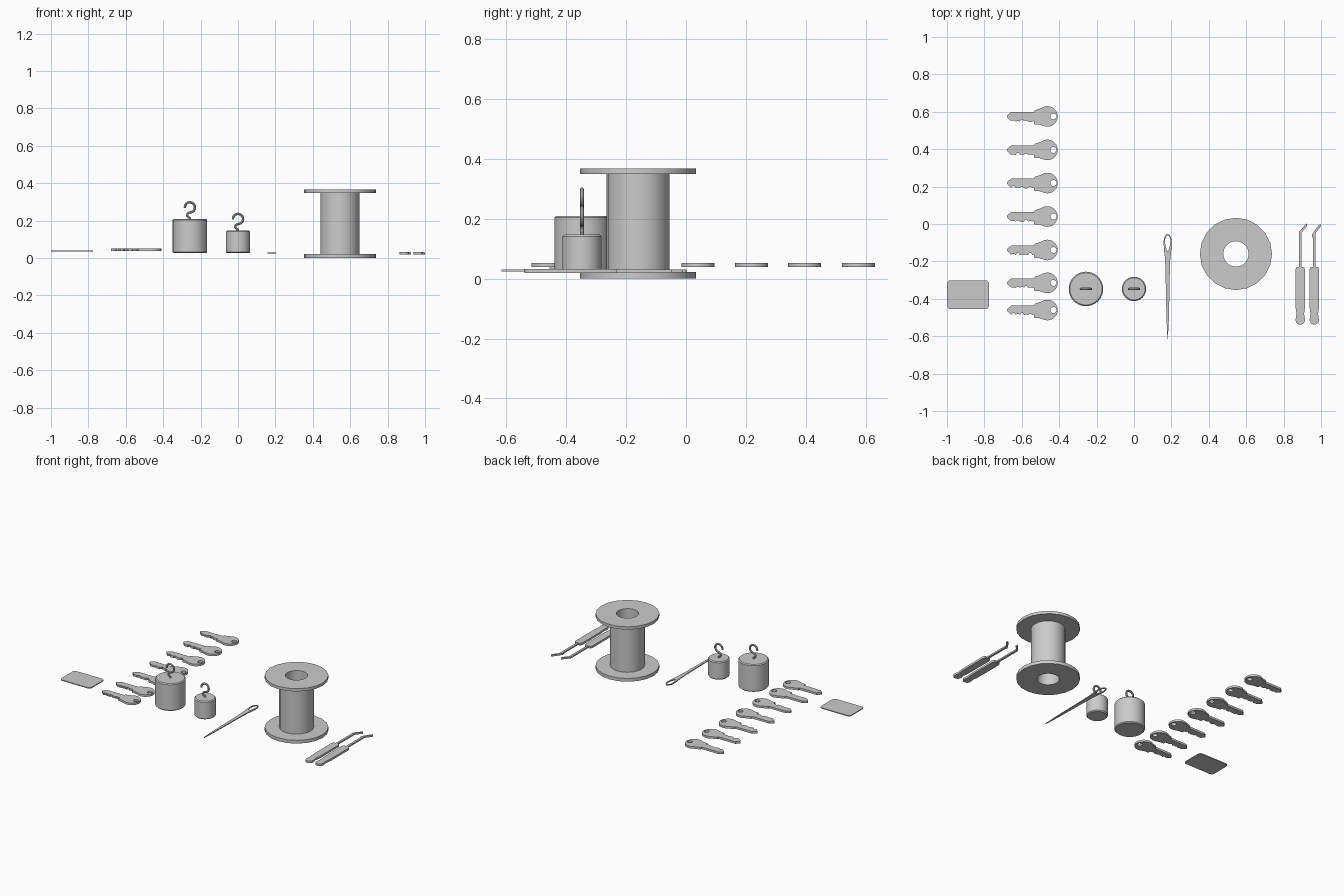
import bpy, bmesh, math
from math import sin, cos, pi, radians

if "Cube" in bpy.data.objects:
    bpy.data.objects.remove(bpy.data.objects["Cube"])


def smooth(ob, angle=35):
    bpy.ops.object.select_all(action='DESELECT')
    ob.select_set(True)
    bpy.context.view_layer.objects.active = ob
    bpy.ops.object.shade_smooth_by_angle(angle=radians(angle))


def to_mesh(ob):
    bpy.ops.object.select_all(action='DESELECT')
    ob.select_set(True)
    bpy.context.view_layer.objects.active = ob
    bpy.ops.object.convert(target='MESH')
    smooth(bpy.context.object)
    return bpy.context.object


def plate(name, loops, loc, z0, z1):
    """Flat part: outline plus optional hole loops, extruded from z0 to z1."""
    cu = bpy.data.curves.new(name, 'CURVE')
    cu.dimensions, cu.fill_mode = '2D', 'BOTH'
    cu.extrude = (z1 - z0) / 2
    for pts in loops:
        sp = cu.splines.new('POLY')
        sp.points.add(len(pts) - 1)
        for p, (x, y) in zip(sp.points, pts):
            p.co = (x, y, 0, 1)
        sp.use_cyclic_u = True
    ob = bpy.data.objects.new(name, cu)
    bpy.context.collection.objects.link(ob)
    ob.location = (loc[0], loc[1], (z0 + z1) / 2)
    return to_mesh(ob)


def tube(name, pts, r, loc):
    cu = bpy.data.curves.new(name, 'CURVE')
    cu.dimensions = '3D'
    cu.bevel_depth, cu.bevel_resolution, cu.use_fill_caps = r, 2, True
    sp = cu.splines.new('POLY')
    sp.points.add(len(pts) - 1)
    for p, (x, z) in zip(sp.points, pts):
        p.co = (x, 0, z, 1)
    ob = bpy.data.objects.new(name, cu)
    bpy.context.collection.objects.link(ob)
    ob.location = loc
    return to_mesh(ob)


def lathe(name, prof, n, loc, closed=False):
    """Spin an (r, z) profile about z; r = 0 points become poles."""
    bm = bmesh.new()
    rings = []
    for r, z in prof:
        if r == 0:
            rings.append([bm.verts.new((0, 0, z))] * n)
        else:
            rings.append([bm.verts.new((r * cos(2 * pi * i / n), r * sin(2 * pi * i / n), z)) for i in range(n)])
    pairs = list(zip(rings, rings[1:])) + ([(rings[-1], rings[0])] if closed else [])
    for a, b in pairs:
        for i in range(n):
            j = (i + 1) % n
            bm.faces.new(list(dict.fromkeys((a[i], a[j], b[j], b[i]))))
    bmesh.ops.recalc_face_normals(bm, faces=bm.faces)
    me = bpy.data.meshes.new(name)
    bm.to_mesh(me)
    bm.free()
    ob = bpy.data.objects.new(name, me)
    bpy.context.collection.objects.link(ob)
    ob.location = loc
    smooth(ob)
    return ob


def arc(cx, cy, r, a0, a1, n):
    return [(cx + r * cos(radians(a0 + (a1 - a0) * i / n)),
             cy + r * sin(radians(a0 + (a1 - a0) * i / n))) for i in range(n + 1)]


# rounded card
w, h, r = 0.1125, 0.077, 0.02
card = []
for sx, sy, a in ((1, 1, 0), (-1, 1, 90), (-1, -1, 180), (1, -1, 270)):
    card += arc(sx * (w - r), sy * (h - r), r, a, a + 90, 5)
plate("card", [card], (-0.8875, -0.378), 0.034, 0.040)

# keys: round bow with a hole, blade with differing tooth cuts
key_y = [0.575, 0.396, 0.219, 0.040, -0.139, -0.315, -0.460]
cuts = [(2, 1, 3, 2, 0), (1, 3, 1, 2, 1), (3, 1, 2, 0, 2), (1, 2, 0, 3, 1),
        (2, 3, 1, 1, 3), (1, 2, 2, 3, 1), (3, 2, 3, 1, 2)]
for k, (y, cut) in enumerate(zip(key_y, cuts)):
    blade = [(-0.070, 0.032), (-0.070, 0.023), (-0.195, 0.023), (-0.217, 0.004), (-0.217, -0.003),
             (-0.195, -0.024)]
    for i, c in enumerate(cut):
        x = -0.186 + i * 0.022
        d = -0.029 + c * 0.004
        blade += [(x, d), (x + 0.011, d), (x + 0.017, -0.027)]
    blade += [(-0.072, -0.023), (-0.070, -0.043), (-0.045, -0.043)]
    bow = arc(0, 0, 0.055, -115, 125, 28)
    plate(f"key_{k + 1}", [blade + bow, arc(0.032, 0, 0.016, 0, 345, 23)],
          (-0.463, y), 0.038, 0.052)

# hooked weights
for name, x, rad, top in (("large_weight", -0.257, 0.092, 0.209), ("small_weight", 0.0, 0.065, 0.147)):
    b = 0.006
    lathe(name, [(0, 0.026), (rad - b, 0.026), (rad, 0.026 + b), (rad, top - b),
                 (rad - b, top), (0, top)], 40, (x, -0.347, 0))
    hook = arc(0, 0.062, 0.027, 185, -75, 18) + [(-0.004, 0.034), (-0.013, 0.028), (-0.015, 0.018),
                                                 (-0.009, 0.010), (0, 0.004), (0, -0.010)]
    tube(name + "_hook", hook, 0.0065, (x, -0.347, top))

# needle with an eye
half = [(0.001, -0.282), (0.006, -0.18), (0.009, -0.06), (0.011, 0.06), (0.014, 0.15),
        (0.020, 0.20), (0.022, 0.235), (0.020, 0.257), (0.012, 0.275), (0.004, 0.281)]
outline = half + [(-a, b) for a, b in reversed(half)]
eye = [(0.003, 0.190), (0.011, 0.215), (0.015, 0.240), (0.012, 0.260), (0.004, 0.273)]
eye = eye + [(-a, b) for a, b in reversed(eye)]
plate("needle", [outline, eye], (0.18, -0.334), 0.024, 0.030)

# thread spool with through hole
lathe("spool", [(0.068, 0), (0.193, 0), (0.193, 0.022), (0.105, 0.022), (0.105, 0.348),
                (0.193, 0.348), (0.193, 0.367), (0.068, 0.367)], 20, (0.545, -0.160, 0), closed=True)

# lock picks: waisted handle, thin shaft, bent tip
left = [(-0.020, -0.225), (-0.026, -0.238), (-0.025, -0.44), (-0.020, -0.475), (-0.023, -0.49)]
foot = arc(0, -0.507, 0.025, 170, 370, 14)
right = [(-a, b) for a, b in reversed(left)]
tips = [[(0.007, -0.04), (0.037, -0.005), (0.035, 0.008), (0.026, 0.002), (-0.007, -0.037)],
        [(0.007, -0.042), (0.036, -0.006), (0.034, 0.006), (0.020, -0.004),
         (-0.012, -0.050), (-0.012, -0.066), (-0.007, -0.066)]]
for i, (x, tip) in enumerate(zip((0.889, 0.964), tips)):
    plate(f"pick_handle_{i + 1}", [left + foot + right], (x, -0.006), 0.018, 0.032)
    plate(f"pick_shaft_{i + 1}", [[(-0.007, -0.26), (0.007, -0.26)] + tip], (x, -0.006), 0.020, 0.030)
